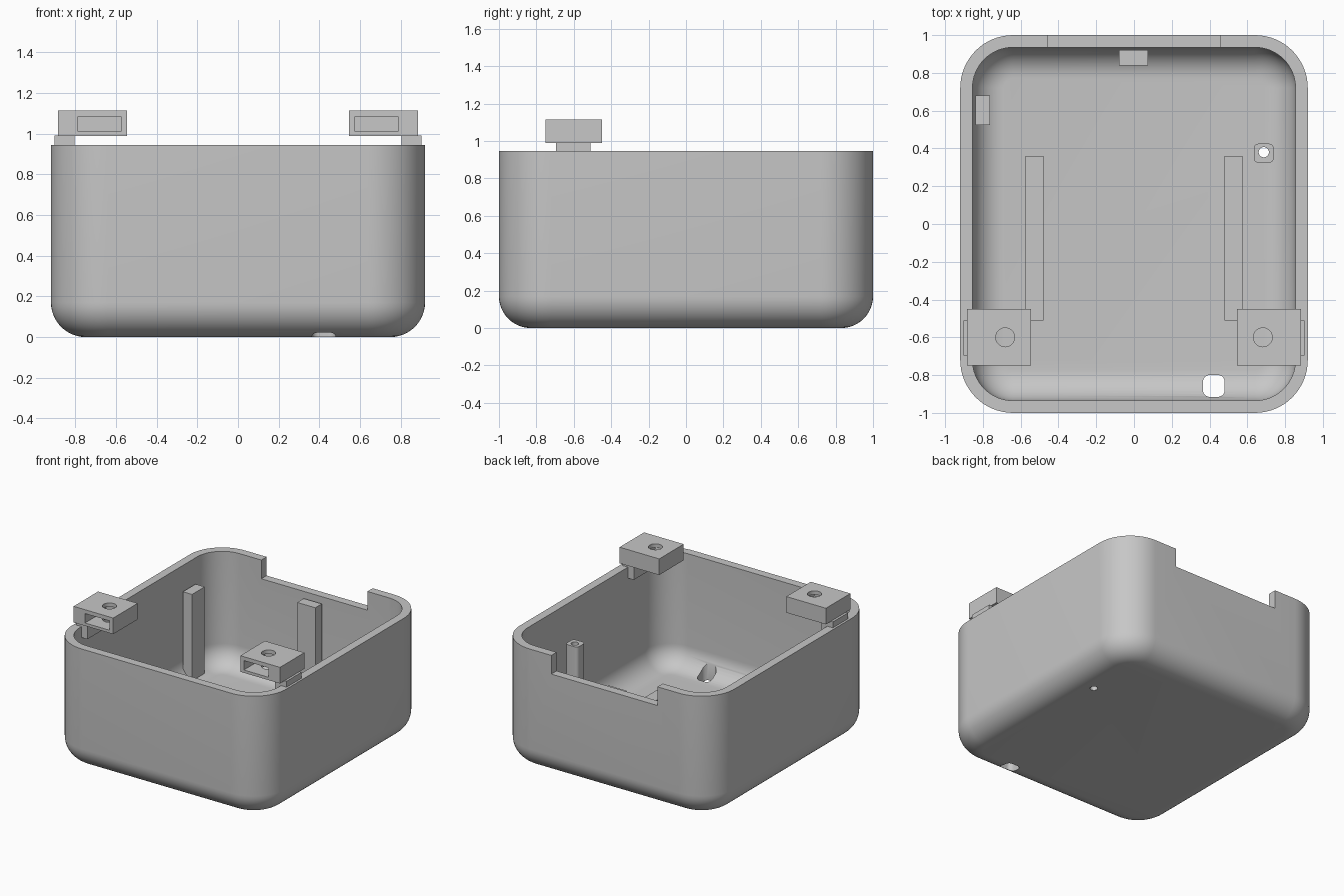
import bpy, bmesh, math

cube = bpy.data.objects.get("Cube")
if cube:
    bpy.data.objects.remove(cube, do_unlink=True)

grey = bpy.data.materials.new("light_grey_plastic")
grey.use_nodes = True
colour = (0.57, 0.57, 0.57, 1)
grey.diffuse_color = colour
grey.node_tree.nodes["Principled BSDF"].inputs["Base Color"].default_value = colour


def outline(cx, cy, hx, hy, r, steps):
    """Rounded rectangle as a list of points; plain corners when r is zero."""
    if r <= 0:
        return [(cx + hx, cy + hy), (cx - hx, cy + hy), (cx - hx, cy - hy), (cx + hx, cy - hy)]
    points = []
    for k, (sx, sy) in enumerate([(1, 1), (-1, 1), (-1, -1), (1, -1)]):
        for i in range(steps + 1):
            a = math.pi / 2 * (k + i / steps)
            points.append((cx + sx * (hx - r) + r * math.cos(a),
                           cy + sy * (hy - r) + r * math.sin(a)))
    return points


def loft(name, sections, steps=16):
    """Skin stacked sections (cx, cy, hx, hy, r, z) and cap both ends."""
    bm = bmesh.new()
    rings = [[bm.verts.new((x, y, s[5])) for x, y in outline(*s[:5], steps)] for s in sections]
    for a, b in zip(rings, rings[1:]):
        n = len(a)
        for i in range(n):
            bm.faces.new((a[i], a[(i + 1) % n], b[(i + 1) % n], b[i]))
    bm.faces.new(rings[0][::-1])
    bm.faces.new(rings[-1])
    bmesh.ops.remove_doubles(bm, verts=bm.verts, dist=1e-5)
    bmesh.ops.recalc_face_normals(bm, faces=bm.faces)
    mesh = bpy.data.meshes.new(name)
    bm.to_mesh(mesh)
    bm.free()
    mesh.materials.append(grey)
    obj = bpy.data.objects.new(name, mesh)
    bpy.context.collection.objects.link(obj)
    return obj


def prism(name, x, y, z, r=0, steps=8):
    """Upright block between (min, max) pairs, with optional round corners."""
    base = ((x[0] + x[1]) / 2, (y[0] + y[1]) / 2, (x[1] - x[0]) / 2, (y[1] - y[0]) / 2, r)
    return loft(name, [base + (h,) for h in z], steps)


def rod(name, x, y, r, z):
    return prism(name, (x - r, x + r), (y - r, y + r), z, r * 0.9999)


def activate(obj):
    bpy.ops.object.select_all(action='DESELECT')
    obj.select_set(True)
    bpy.context.view_layer.objects.active = obj


def cut(obj, *cutters):
    for c in cutters:
        c.hide_render = True
        mod = obj.modifiers.new("cut", 'BOOLEAN')
        mod.operation = 'DIFFERENCE'
        mod.solver = 'EXACT'
        mod.object = c
        activate(obj)
        bpy.ops.object.modifier_apply(modifier=mod.name)
        bpy.data.objects.remove(c, do_unlink=True)


def smooth(obj):
    activate(obj)
    bpy.ops.object.shade_smooth_by_angle(angle=math.radians(30))


def bowl(hx, hy, corner, fillet, bottom, top):
    """Sections of a rounded tub from its floor up to its rim."""
    rows = []
    for i in range(13):
        a = math.pi / 2 * i / 12
        inset = fillet * (1 - math.sin(a))
        rows.append((0, 0, hx - inset, hy - inset, corner - inset,
                     bottom + fillet * (1 - math.cos(a))))
    return rows + [(0, 0, hx, hy, corner, top)]


# Case: outer skin up to the rim, then inner skin back down to the floor
RIM, FLOOR, WALL = 0.945, 0.065, 0.065
outer = bowl(0.92, 1.0, 0.28, 0.17, 0, RIM)
inner = bowl(0.92 - WALL, 1.0 - WALL, 0.28 - WALL, 0.165, FLOOR, RIM)
case = loft("case", outer + inner[::-1])

# Rear notch, cable opening and screw hole
cut(case,
    prism("notch_cutter", (-0.455, 0.455), (0.85, 1.1), (0.80, 1.1)),
    prism("opening_cutter", (0.365, 0.48), (-0.915, -0.80), (-0.1, 0.4), 0.035),
    rod("hole_cutter", 0.687, 0.38, 0.027, (-0.1, 0.4)))
smooth(case)

# Supports inside the case
prism("rear_post", (-0.08, 0.075), (0.84, 0.92), (0.045, 0.753))
prism("side_post", (-0.84, -0.762), (0.525, 0.68), (0.045, 0.753))
screw_post = prism("screw_post", (0.634, 0.74), (0.325, 0.425), (0.045, 0.738), 0.025)
cut(screw_post, rod("bore_cutter", 0.687, 0.38, 0.027, (-0.1, 1)))
smooth(screw_post)

# Mirrored floor rails, brackets and screw tabs
for side, s in (("left", 1), ("right", -1)):
    def span(a, b):
        return tuple(sorted((s * a, s * b)))

    prism(side + "_floor_rail", span(0.48, 0.575), (-0.51, 0.36), (0.05, 0.085))
    prism(side + "_tab_bracket", span(0.805, 0.903), (-0.695, -0.51), (RIM, 0.991))
    prism(side + "_bracket_foot", span(0.805, 0.86), (-0.695, -0.51), (0.86, RIM))
    tab = prism(side + "_screw_tab", span(0.545, 0.885), (-0.75, -0.45), (0.99, 1.115))
    cut(tab,
        prism("pocket_cutter", span(0.575, 0.787), (-0.9, -0.49), (1.012, 1.085)),
        rod("screw_cutter", s * 0.682, -0.6, 0.05, (0.9, 1.2)))
    smooth(tab)
